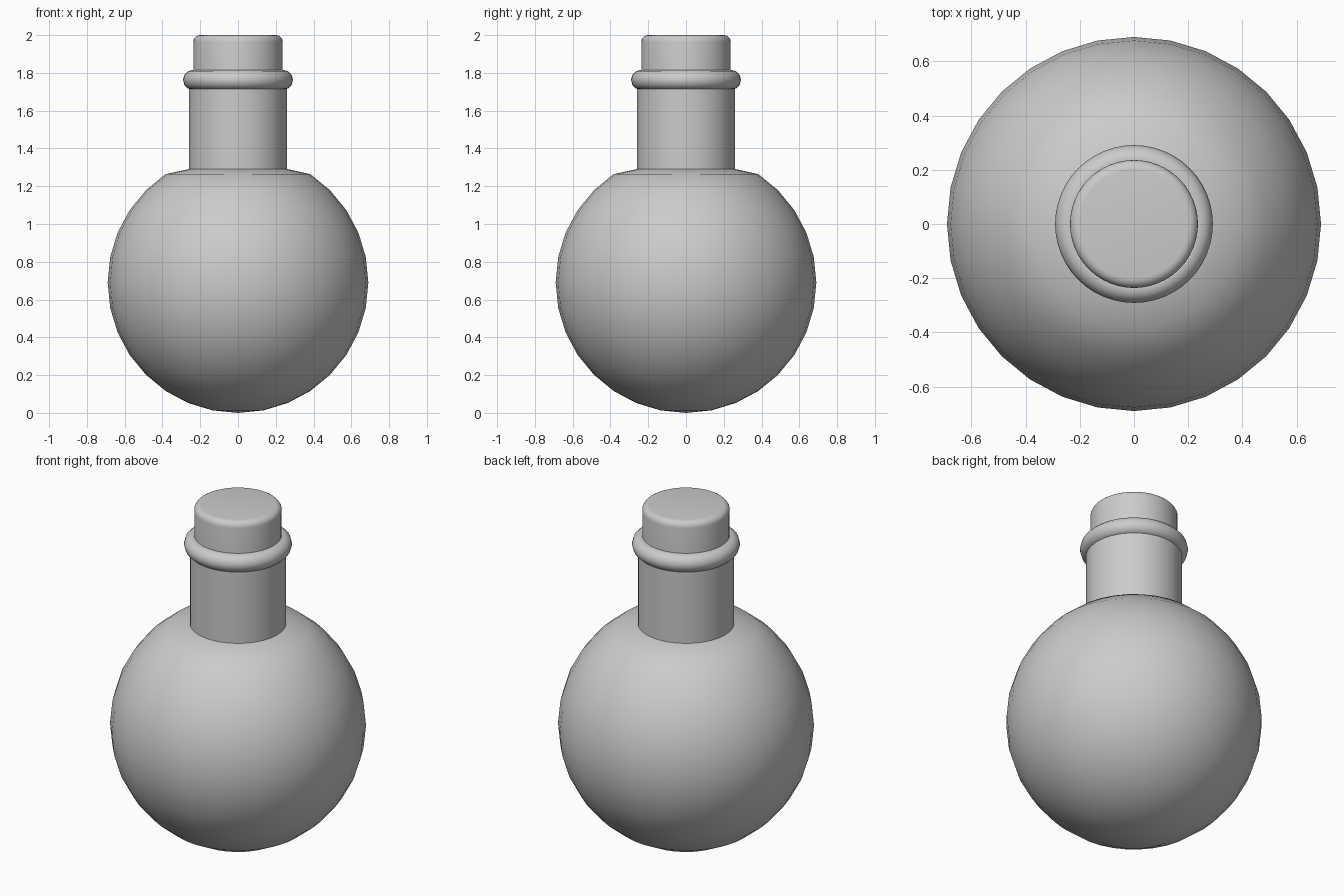
import bpy, bmesh, math
from mathutils import Matrix

if "Cube" in bpy.data.objects:
    bpy.data.objects.remove(bpy.data.objects["Cube"])

grey = bpy.data.materials.new("plain grey")
grey.diffuse_color = (0.6, 0.6, 0.6, 1)
grey.use_nodes = True
grey.node_tree.nodes["Principled BSDF"].inputs["Base Color"].default_value = grey.diffuse_color


def lathe(name, profile, sides, closed=False):
    """Spin an (r, z) profile about the z axis."""
    bm = bmesh.new()
    vs = [bm.verts.new((r, 0, z)) for r, z in profile]
    pairs = list(zip(vs, vs[1:])) + ([(vs[-1], vs[0])] if closed else [])
    edges = [bm.edges.new(p) for p in pairs]
    bmesh.ops.spin(bm, geom=vs + edges, cent=(0, 0, 0), axis=(0, 0, 1),
                   angle=math.tau, steps=sides, use_merge=True)
    bmesh.ops.remove_doubles(bm, verts=bm.verts, dist=1e-5)
    bmesh.ops.recalc_face_normals(bm, faces=bm.faces)
    me = bpy.data.meshes.new(name)
    bm.to_mesh(me)
    bm.free()
    ob = bpy.data.objects.new(name, me)
    bpy.context.collection.objects.link(ob)
    me.materials.append(grey)
    bpy.ops.object.select_all(action='DESELECT')
    ob.select_set(True)
    bpy.context.view_layer.objects.active = ob
    bpy.ops.object.shade_smooth_by_angle(angle=math.radians(40))
    return ob


def arc(r0, z0, rad, start, end, steps):
    """Points on an arc, angles in degrees from the outward direction."""
    angles = [math.radians(start + (end - start) * i / steps) for i in range(steps + 1)]
    return [(r0 + rad * math.cos(a), z0 + rad * math.sin(a)) for a in angles]


# Round body: sphere rings up to a flattened shoulder that meets the neck
lathe("body", arc(0, 0.69, 0.69, -90, 56.25, 13) + [(0.26, 1.291)], 32)

# Straight neck
lathe("neck", [(0.26, 1.291), (0.26, 1.763), (0.2, 1.763)], 32)

# Rounded lip ring
lathe("lip", arc(0.238, 1.763, 0.053, 0, 330, 11), 48, closed=True)

# Stopper with a rounded top edge
lathe("stopper", [(0, 1.7), (0.236, 1.7)] + arc(0.201, 1.965, 0.035, 0, 90, 5) + [(0, 2.0)], 48)
